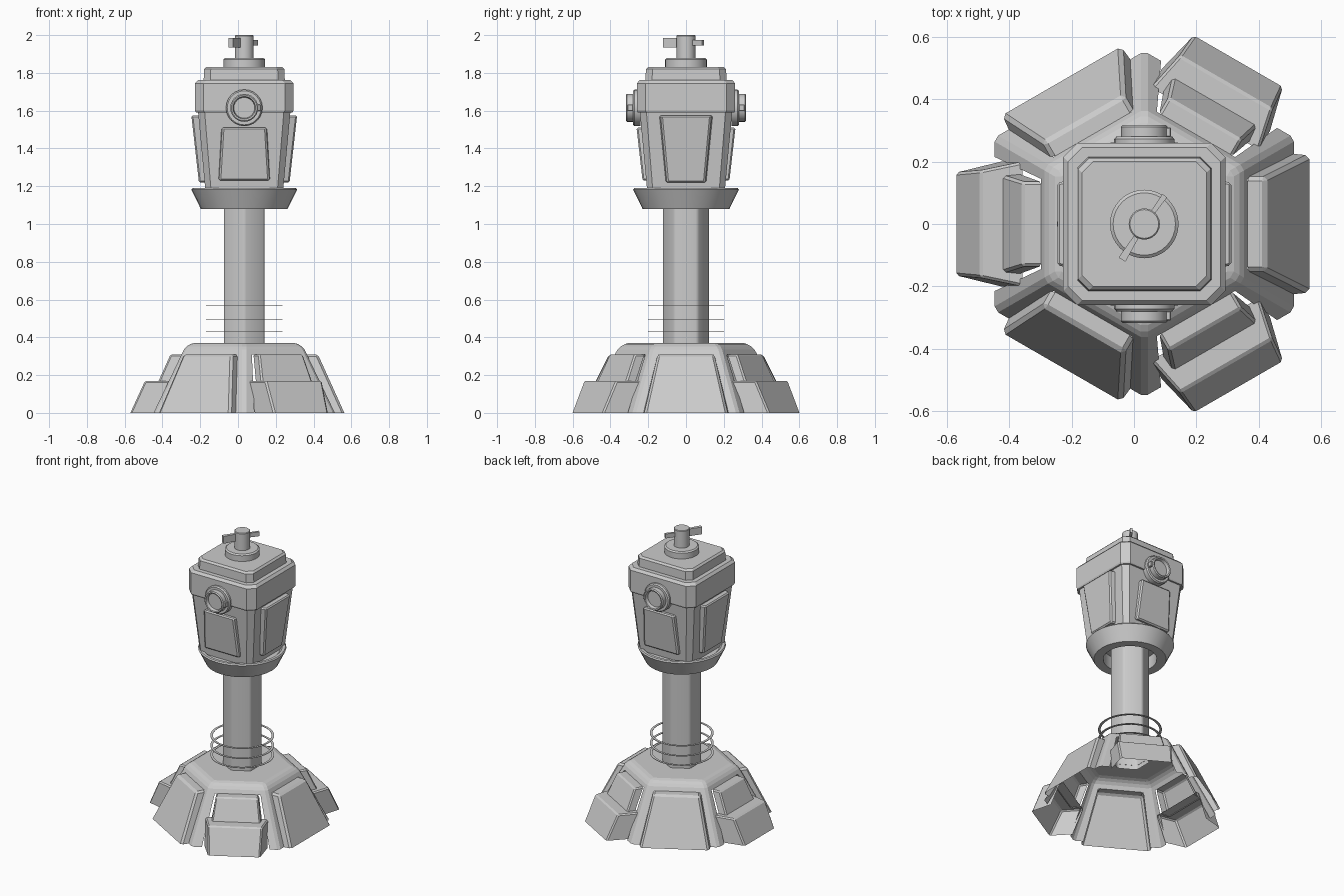
import bpy, bmesh, math
from mathutils import Matrix, Vector

if "Cube" in bpy.data.objects:
    bpy.data.objects.remove(bpy.data.objects["Cube"])

CX = 0.033  # axis of the tower
grey = bpy.data.materials.new("light_grey")
grey.diffuse_color = (0.6, 0.6, 0.6, 1)
grey.use_nodes = True
grey.node_tree.nodes["Principled BSDF"].inputs["Base Color"].default_value = grey.diffuse_color


def finish(name, bm, bevel=0.0, smooth=None, segs=1):
    bmesh.ops.remove_doubles(bm, verts=bm.verts, dist=1e-4)
    bmesh.ops.recalc_face_normals(bm, faces=bm.faces)
    me = bpy.data.meshes.new(name)
    bm.to_mesh(me)
    bm.free()
    me.materials.append(grey)
    ob = bpy.data.objects.new(name, me)
    bpy.context.collection.objects.link(ob)
    ob.location.x = CX
    if bevel:
        m = ob.modifiers.new("bevel", 'BEVEL')
        m.width, m.segments, m.angle_limit = bevel, segs, math.radians(25)
    if smooth:
        bpy.context.view_layer.objects.active = ob
        ob.select_set(True)
        bpy.ops.object.shade_smooth_by_angle(angle=math.radians(smooth))
        ob.select_set(False)
    return ob


def loft(bm, rings, cap_start=False, cap_end=False):
    vs = [[bm.verts.new(p) for p in r] for r in rings]
    n = len(rings[0])
    for a, b in zip(vs, vs[1:]):
        for i in range(n):
            bm.faces.new((a[i], a[(i + 1) % n], b[(i + 1) % n], b[i]))
    if cap_start:
        bm.faces.new(vs[0][::-1])
    if cap_end:
        bm.faces.new(vs[-1])


def circle(r, z, n, start=0.0):
    return [(r * math.cos(start + math.tau * i / n), r * math.sin(start + math.tau * i / n), z) for i in range(n)]


def octagon(h, c, z):
    k = h - c
    return [(h, -k, z), (h, k, z), (k, h, z), (-k, h, z), (-h, k, z), (-h, -k, z), (-k, -h, z), (k, -h, z)]


def quad(bm, rot, pts):
    bm.faces.new([bm.verts.new(rot @ Vector(p)) for p in pts])


def body_r(z):  # distance of the base walls from the axis at height z
    return 0.48 - 0.165 * z / 0.345


# --- base: hollow hexagonal shell, with openings behind the armour ---
T30 = math.tan(math.pi / 6)
bm = bmesh.new()
for k in range(6):
    rot = Matrix.Rotation(k * math.pi / 3, 3, 'Z')
    zt, zo = 0.345, 0.31
    r0, r1, ro = body_r(0), body_r(zt), body_r(zo)
    w0, wo = 0.215, 0.145
    for s in (-1, 1):
        quad(bm, rot, [(r0, s * w0, 0), (r0, s * r0 * T30, 0), (r1, s * r1 * T30, zt), (ro, s * wo, zo)])
    quad(bm, rot, [(ro, -wo, zo), (ro, wo, zo), (r1, r1 * T30, zt), (r1, -r1 * T30, zt)])
    for (ra, za), (rb, zb) in (((r1, zt), (0.277, 0.37)), ((0.277, 0.37), (0.107, 0.37))):
        quad(bm, rot, [(ra, -ra * T30, za), (ra, ra * T30, za), (rb, rb * T30, zb), (rb, -rb * T30, zb)])
finish("base_shell", bm, 0.012)


def armour(bm, rot, z0, z1, front, back):
    # front and back are ((radius, half width) low, (radius, half width) high)
    (f0, a0), (f1, a1) = front
    (b0, c0), (b1, c1) = back
    quad(bm, rot, [(f0, -a0, z0), (f0, a0, z0), (f1, a1, z1), (f1, -a1, z1)])
    quad(bm, rot, [(f1, -a1, z1), (f1, a1, z1), (b1, c1, z1), (b1, -c1, z1)])
    for s in (-1, 1):
        quad(bm, rot, [(f0, s * a0, z0), (f1, s * a1, z1), (b1, s * c1, z1), (b0, s * c0, z0)])


# --- base armour: plain panels alternate with stepped blocks ---
for k in range(6):
    rot = Matrix.Rotation(k * math.pi / 3, 3, 'Z')
    bm = bmesh.new()
    if k % 2 == 0:
        armour(bm, rot, 0, 0.31, ((0.53, 0.22), (0.39, 0.15)), ((0.48, 0.225), (body_r(0.31), 0.15)))
        finish("base_panel", bm, 0.012)
    else:
        armour(bm, rot, 0, 0.17, ((0.603, 0.165), (0.525, 0.172)), ((0.46, 0.20), (0.39, 0.20)))
        finish("block_lower", bm, 0.008)
        bm = bmesh.new()
        armour(bm, rot, 0.165, 0.31, ((0.455, 0.155), (0.39, 0.135)), ((body_r(0.165), 0.16), (body_r(0.31), 0.135)))
        finish("block_upper", bm, 0.008)

# --- hexagonal column ---
bm = bmesh.new()
loft(bm, [circle(0.125, z, 6, math.pi / 6) for z in (0.34, 1.19)])
finish("column", bm, 0.012, 80, 2)

# --- thin flat rings around the column ---
for z in (0.43, 0.495, 0.565):
    bm = bmesh.new()
    prof = [(0.202, z), (0.202, z + 0.003), (0.186, z + 0.003), (0.186, z), (0.202, z)]
    loft(bm, [circle(r, h, 40) for r, h in prof])
    finish("column_ring", bm, 0, 40)

# --- flared collar, open underneath ---
bm = bmesh.new()
prof = [(0.17, 1.18), (0.17, 1.08), (0.23, 1.08), (0.28, 1.182), (0.274, 1.19), (0.255, 1.19), (0.24, 1.175), (0.15, 1.175)]
loft(bm, [circle(r, z, 32) for r, z in prof])
finish("collar", bm, 0, 30)

# --- head: tapered lower body, chamfered upper band and lid ---
bm = bmesh.new()
loft(bm, [octagon(0.205, 0.03, 1.17), octagon(0.245, 0.035, 1.60)], True, True)
finish("head_body", bm)
bm = bmesh.new()
loft(bm, [octagon(0.256, 0.045, 1.59), octagon(0.26, 0.045, 1.60), octagon(0.26, 0.045, 1.745),
          octagon(0.245, 0.045, 1.762)], True, True)
finish("head_band", bm)
bm = bmesh.new()
loft(bm, [octagon(0.215, 0.035, 1.76), octagon(0.212, 0.035, 1.82), octagon(0.20, 0.035, 1.832)], True, True)
finish("head_lid", bm)


def head_panel(name, ang, z0, z1, w0, w1, d0, d1):
    rot = Matrix.Rotation(ang, 3, 'Z')
    bm = bmesh.new()
    rings = []
    for dr, grow in ((-0.07, 0.015), (0, 0)):
        ring = [(d0 + dr, -w0 - grow, z0), (d0 + dr, w0 + grow, z0), (d1 + dr, w1 + grow, z1), (d1 + dr, -w1 - grow, z1)]
        rings.append([rot @ Vector(p) for p in ring])
    loft(bm, rings, True, True)
    finish(name, bm, 0.008)


for s in (0, 1):
    head_panel("side_panel", s * math.pi, 1.22, 1.575, 0.10, 0.133, 0.24, 0.28)
    head_panel("face_panel", (s - 0.5) * math.pi, 1.23, 1.51, 0.132, 0.115, 0.23, 0.262)

# --- round lenses on front and back, each with a small latch ---
for s in (-1, 1):
    bm = bmesh.new()
    prof = [(0.097, 0.24), (0.097, 0.272), (0.09, 0.28), (0.074, 0.28), (0.074, 0.312), (0.068, 0.318), (0.06, 0.316),
            (0.055, 0.295)]
    loft(bm, [[(x, s * d, 1.615 + y) for x, y, _ in circle(r, 0, 24)] for r, d in prof], False, True)
    finish("lens", bm, 0, 35)
    bm = bmesh.new()
    bmesh.ops.create_cube(bm, size=1, matrix=Matrix.Translation((0.073, s * 0.295, 1.615))
                          @ Matrix.Diagonal((0.026, 0.03, 0.035, 1)))
    finish("lens_latch", bm, 0.003)

# --- top disc, spindle and two vanes ---
bm = bmesh.new()
loft(bm, [circle(0.11, 1.825, 32), circle(0.11, 1.872, 32), circle(0.10, 1.88, 32)], False, True)
finish("top_disc", bm, 0, 30)
bm = bmesh.new()
loft(bm, [circle(0.05, 1.875, 24), circle(0.05, 1.996, 24), circle(0.046, 2.0, 24)], False, True)
finish("spindle", bm, 0, 30)
for ang, length, w, h in ((math.radians(238), 0.135, 0.013, 0.025), (math.radians(54), 0.112, 0.009, 0.015)):
    rot = Matrix.Rotation(ang, 3, 'Z')
    bm = bmesh.new()
    loft(bm, [[rot @ Vector((x, a * b, 1.96 + c * h)) for a, c in ((-1, -1), (1, -1), (1, 1), (-1, 1))]
              for x, b in ((0.03, 0.007), (length, w))], True, True)
    finish("vane", bm)
